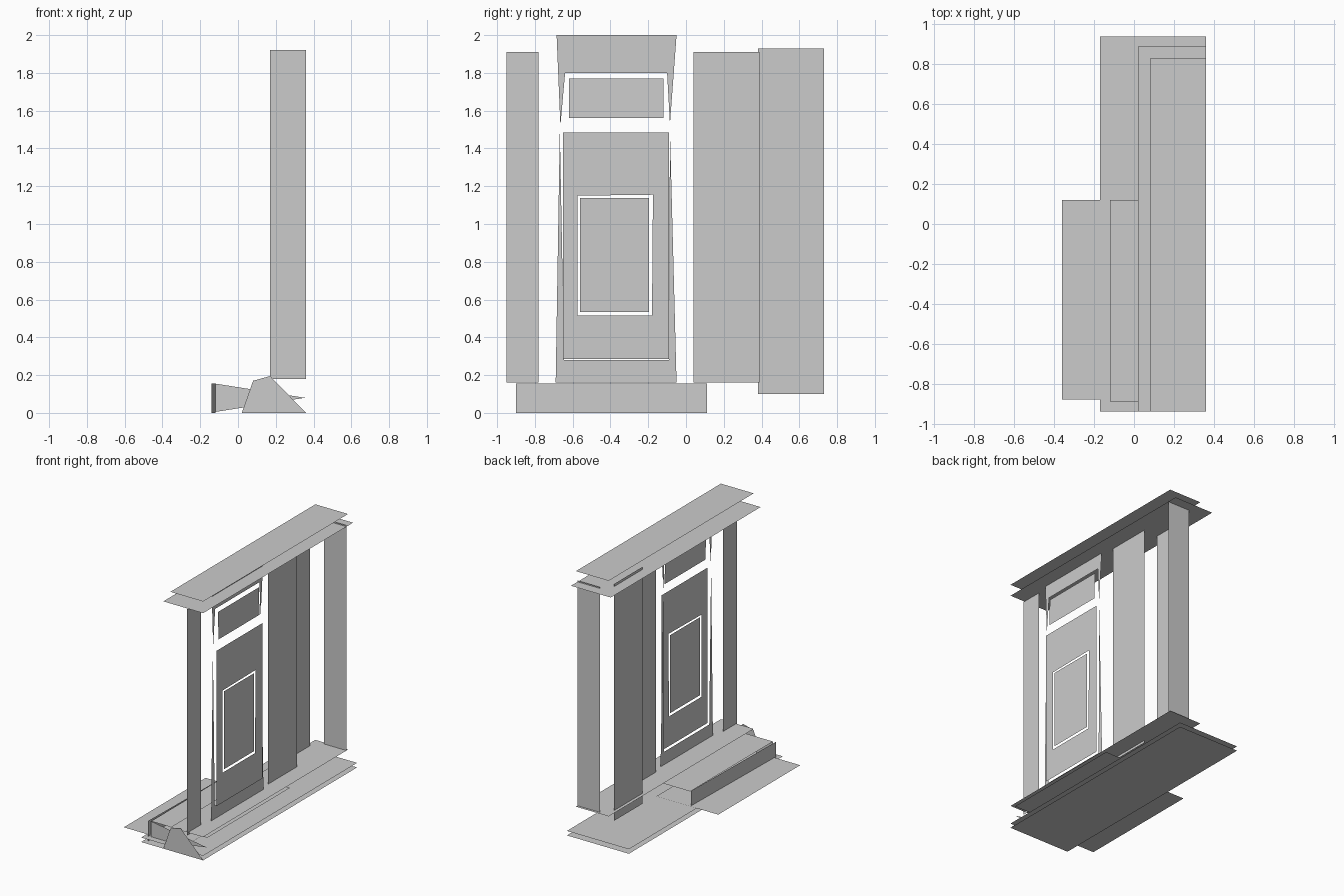
import bpy

if "Cube" in bpy.data.objects:
    bpy.data.objects.remove(bpy.data.objects["Cube"])


def sheet(name, points):
    """Flat one-face object from an ordered outline."""
    mesh = bpy.data.meshes.new(name)
    mesh.from_pydata(points, [], [list(range(len(points)))])
    mesh.update()
    ob = bpy.data.objects.new(name, mesh)
    bpy.context.collection.objects.link(ob)
    return ob


def floor(name, x0, x1, y0, y1, z):
    return sheet(name, [(x0, y0, z), (x1, y0, z), (x1, y1, z), (x0, y1, z)])


def side(name, x, outline):
    """Sheet facing sideways; outline holds (y, z) pairs."""
    return sheet(name, [(x, y, z) for y, z in outline])


def wall(name, x, y0, y1, z0, z1):
    return side(name, x, [(y0, z0), (y1, z0), (y1, z1), (y0, z1)])


def end(name, y, outline):
    """Sheet facing the front; outline holds (x, z) pairs."""
    return sheet(name, [(x, y, z) for x, z in outline])


# Layered base sheets
floor("base_bottom", -0.17, 0.36, -0.94, 0.94, 0.0)
floor("base_top", -0.17, 0.36, -0.94, 0.94, 0.035)
floor("sill_plate", 0.08, 0.36, -0.94, 0.83, 0.18)

# Doorstep
floor("step_ground_plate", -0.36, 0.17, -0.88, 0.12, 0.04)
floor("step_top", -0.12, 0.36, -0.89, 0.12, 0.155)
sheet("step_riser", [(-0.14, -0.9, 0), (-0.12, 0.11, 0),
                     (-0.12, 0.11, 0.155), (-0.14, -0.9, 0.155)])
end("step_end", -0.89, [(-0.12, 0.005), (0.355, 0.08), (-0.12, 0.155)])
end("base_end", -0.94, [(0.02, 0), (0.36, 0), (0.17, 0.195), (0.08, 0.17)])

# Roof sheets
floor("cornice", 0.02, 0.36, -0.94, 0.89, 1.91)
floor("roof", 0.08, 0.36, -0.94, 0.83, 2.0)

# Wall panels
wall("left_wall", 0.23, -0.95, -0.78, 0.16, 1.91)
wall("middle_wall", 0.23, 0.04, 0.39, 0.16, 1.91)
wall("recessed_wall", 0.105, 0.38, 0.73, 0.1, 1.93)
end("far_end_wall", 0.81, [(0.17, 0.18), (0.36, 0.18), (0.36, 1.92), (0.17, 1.92)])

# Door surround with tapering jambs
side("frame_head", 0.253, [(-0.685, 2.0), (-0.665, 1.52), (-0.64, 1.8),
                           (-0.1, 1.8), (-0.085, 1.53), (-0.05, 2.0)])
side("frame_foot", 0.253, [(-0.69, 0.16), (-0.05, 0.16), (-0.085, 1.5),
                           (-0.09, 0.28), (-0.645, 0.28), (-0.668, 1.5)])

# Transom window, slightly tilted
sheet("transom_window", [(0.268, -0.62, 1.56), (0.268, -0.12, 1.56),
                         (0.262, -0.12, 1.77), (0.262, -0.62, 1.77)])

# Door with an opening, made as a ring of four faces
outer = [(-0.65, 0.285), (-0.09, 0.285), (-0.09, 1.485), (-0.65, 1.485)]
inner = [(-0.575, 0.515), (-0.18, 0.515), (-0.175, 1.155), (-0.575, 1.15)]
mesh = bpy.data.meshes.new("door")
mesh.from_pydata([(0.272, y, z) for y, z in outer + inner], [],
                 [(i, (i + 1) % 4, (i + 1) % 4 + 4, i + 4) for i in range(4)])
mesh.update()
bpy.context.collection.objects.link(bpy.data.objects.new("door", mesh))
wall("door_inset_panel", 0.272, -0.56, -0.195, 0.535, 1.137)
